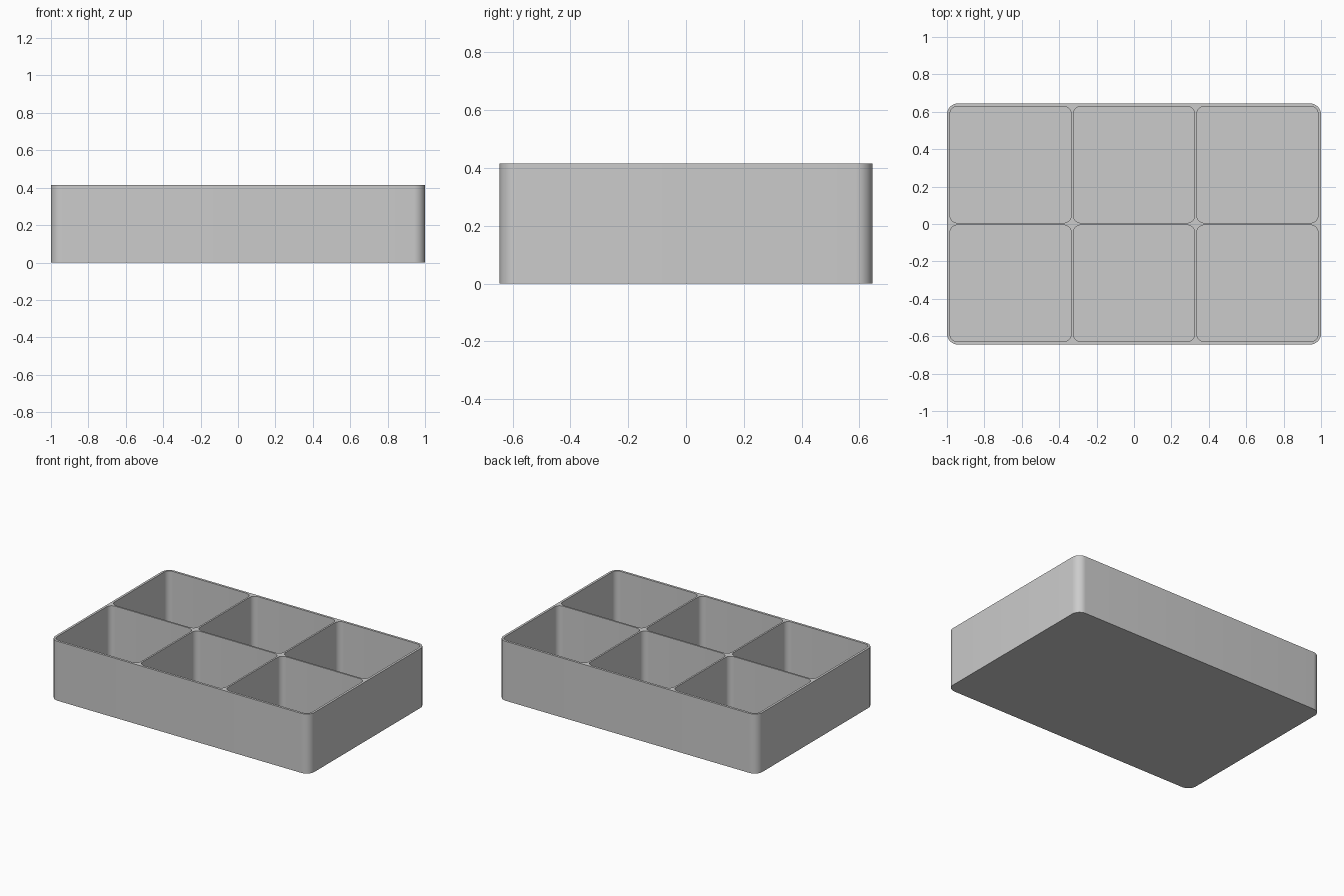
import bpy
import bmesh
import math

W, D, H = 2.0, 1.29, 0.415      # overall size
WALL, DIVIDER, FLOOR = 0.016, 0.012, 0.016
COLS, ROWS = 3, 2

old = bpy.data.objects.get("Cube")
if old:
    bpy.data.objects.remove(old, do_unlink=True)

grey = bpy.data.materials.new("plain grey")
grey.use_nodes = True
colour = (0.6, 0.6, 0.6, 1)
grey.diffuse_color = colour
grey.node_tree.nodes["Principled BSDF"].inputs["Base Color"].default_value = colour


def rounded_prism(bm, cx, cy, w, d, z0, z1, radius, steps=10):
    """Upright prism with rounded vertical corners."""
    verts = []
    for i, (sx, sy) in enumerate([(1, 1), (-1, 1), (-1, -1), (1, -1)]):
        for k in range(steps + 1):
            a = math.pi / 2 * (i + k / steps)
            verts.append(bm.verts.new((
                cx + sx * (w / 2 - radius) + radius * math.cos(a),
                cy + sy * (d / 2 - radius) + radius * math.sin(a), z0)))
    base = bm.faces.new(verts)
    top = bmesh.ops.extrude_face_region(bm, geom=[base], use_keep_orig=True)["geom"]
    moved = [g for g in top if isinstance(g, bmesh.types.BMVert)]
    bmesh.ops.translate(bm, verts=moved, vec=(0, 0, z1 - z0))


def make_object(name, bm):
    bmesh.ops.recalc_face_normals(bm, faces=bm.faces)
    mesh = bpy.data.meshes.new(name)
    bm.to_mesh(mesh)
    bm.free()
    mesh.materials.append(grey)
    obj = bpy.data.objects.new(name, mesh)
    bpy.context.collection.objects.link(obj)
    return obj


# Solid outer body
bm = bmesh.new()
rounded_prism(bm, 0, 0, W, D, 0, H, 0.06)
tray = make_object("compartment_tray", bm)

# Compartment cutters, one per cell of the grid
cell_w = (W - 2 * WALL - (COLS - 1) * DIVIDER) / COLS
cell_d = (D - 2 * WALL - (ROWS - 1) * DIVIDER) / ROWS
bm = bmesh.new()
for c in range(COLS):
    for r in range(ROWS):
        x = (c - (COLS - 1) / 2) * (cell_w + DIVIDER)
        y = (r - (ROWS - 1) / 2) * (cell_d + DIVIDER)
        rounded_prism(bm, x, y, cell_w, cell_d, FLOOR, H + 0.1, 0.04)
cutter = make_object("compartment_cutter", bm)
cutter.hide_render = True

# Hollow out the body
cut = tray.modifiers.new("compartments", "BOOLEAN")
cut.operation = "DIFFERENCE"
cut.solver = "EXACT"
cut.object = cutter
bpy.ops.object.select_all(action="DESELECT")
bpy.context.view_layer.objects.active = tray
tray.select_set(True)
bpy.ops.object.modifier_apply(modifier=cut.name)
bpy.data.objects.remove(cutter, do_unlink=True)

# Smooth corners, crisp rims
bpy.ops.object.shade_smooth_by_angle(angle=math.radians(30))
